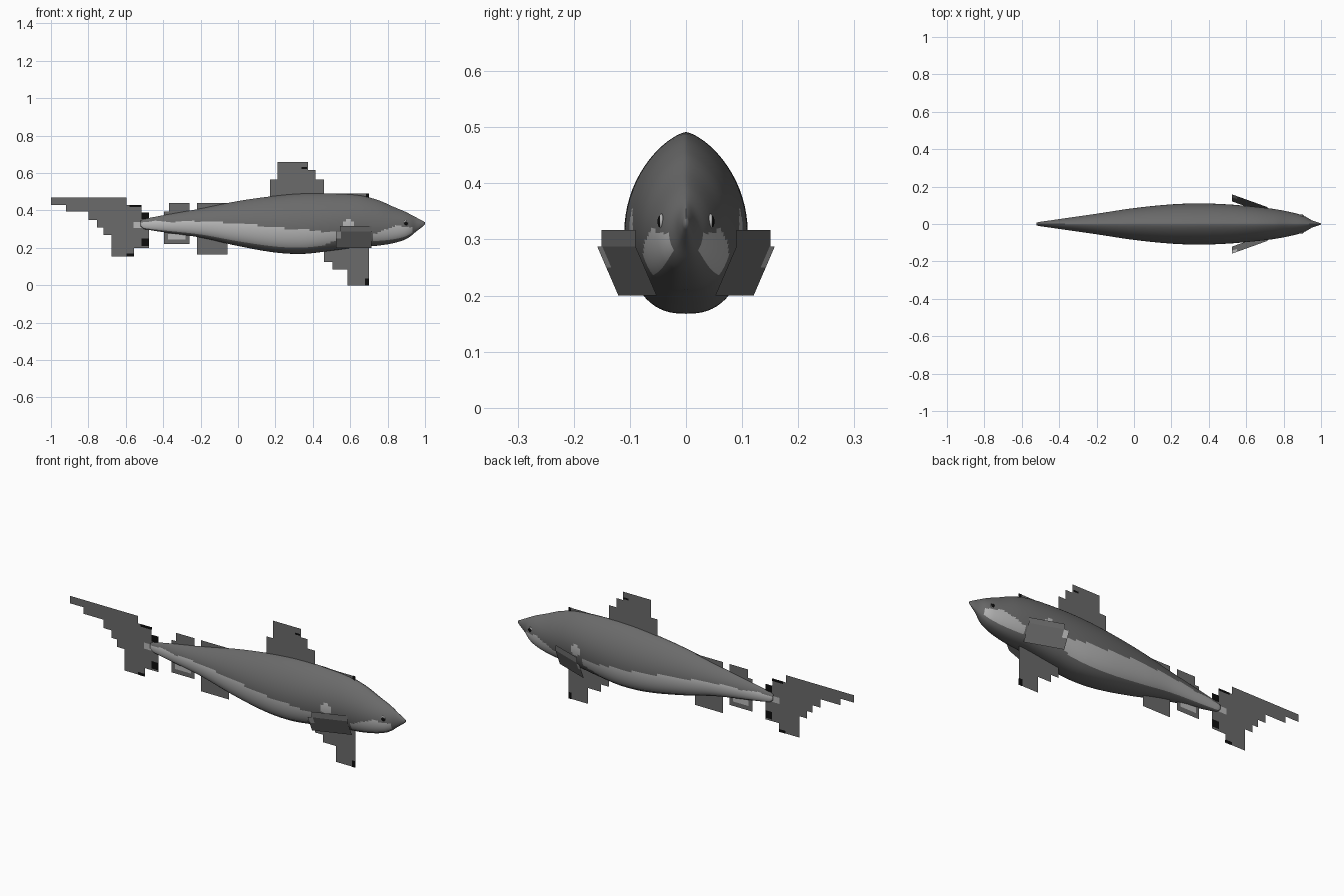
import bpy, bmesh, math
from mathutils import Vector

cube = bpy.data.objects.get("Cube")
if cube:
    bpy.data.objects.remove(cube, do_unlink=True)


def material(name, v):
    m = bpy.data.materials.new(name)
    m.use_nodes = True
    m.diffuse_color = (v, v, v, 1)
    m.node_tree.nodes["Principled BSDF"].inputs["Base Color"].default_value = (v, v, v, 1)
    return m


GREY = material("slate grey", 0.145)
PALE = material("pale grey", 0.48)
BLACK = material("black", 0.004)


def add_object(name, bm, mats, smooth=False):
    mesh = bpy.data.meshes.new(name)
    for f in bm.faces:
        f.smooth = smooth
    bm.to_mesh(mesh)
    bm.free()
    for m in mats:
        mesh.materials.append(m)
    ob = bpy.data.objects.new(name, mesh)
    bpy.context.collection.objects.link(ob)


# Body stations: x, top, bottom, half width
STATIONS = [Vector(s) for s in (
    (-.52, .345, .315, .008), (-.5, .355, .3, .012), (-.2, .41, .255, .055),
    (0, .45, .21, .085), (.2, .478, .175, .105), (.35, .49, .168, .11),
    (.5, .49, .185, .105), (.65, .48, .205, .092), (.75, .455, .212, .08),
    (.83, .42, .225, .065), (.89, .395, .243, .05), (.92, .38, .26, .038),
    (.95, .364, .285, .02), (.98, .348, .308, .01), (1, .337, .325, .003))]


def slope(i):
    a, b = STATIONS[max(i - 1, 0)], STATIONS[min(i + 1, len(STATIONS) - 1)]
    return (b - a) / (b[0] - a[0])


def station(x):
    """Smooth blend between the two neighbouring stations."""
    i = max((k for k in range(len(STATIONS) - 1) if STATIONS[k][0] <= x), default=0)
    a, b = STATIONS[i], STATIONS[i + 1]
    h = b[0] - a[0]
    t = (x - a[0]) / h
    u = 1 - t
    return (a * (u * u * (1 + 2 * t)) + b * (t * t * (3 - 2 * t))
            + slope(i) * (h * t * u * u) - slope(i + 1) * (h * t * t * u))


def ramp(x, *points):
    for (xa, za), (xb, zb) in zip(points, points[1:]):
        if x <= xb:
            return za + (zb - za) * (x - xa) / (xb - xa)
    return points[-1][1]


def is_pale(p):
    """Flank band, cheek patch and spot above the side fin."""
    x, y, z = p.x, abs(p.y), p.z
    s = station(x)
    low = s[2] + 0.1 * (s[1] - s[2])
    if x < .55:
        wave = .004 * math.sin(x * 40)
        top = ramp(x, (-.52, .34), (-.2, .342), (.1, .325), (.33, .298), (.55, .285))
        return low + max(0, x - .45) * .3 < z < top + wave
    if ((x - .59) / .03) ** 2 + ((z - .322) / .028) ** 2 < 1:
        return True
    top = ramp(x, (.55, .27), (.72, .27), (.84, .318), (.93, .31))
    return .72 < x < .935 and y > .02 and low < z < top


# Body: lofted egg-shaped rings
RINGS, SIDES = 180, 72
bm = bmesh.new()
rings = []
for i in range(RINGS + 1):
    x = -.52 + 1.52 * i / RINGS
    _, top, bottom, width = station(x)
    mid = bottom + 0.45 * (top - bottom)
    ring = []
    for k in range(SIDES):
        a = math.tau * k / SIDES
        c, s = math.cos(a), math.sin(a)
        power, reach = (1.4, top - mid) if s > 0 else (0.8, mid - bottom)
        y = math.copysign(abs(c) ** power, c) * width
        ring.append(bm.verts.new((x, y, mid + reach * s)))
    rings.append(ring)
for a, b in zip(rings, rings[1:]):
    for k in range(SIDES):
        n = (k + 1) % SIDES
        f = bm.faces.new((a[k], a[n], b[n], b[k]))
        f.material_index = int(is_pale(f.calc_center_median()))
bm.faces.new(rings[0])
bm.faces.new(rings[-1])
bmesh.ops.recalc_face_normals(bm, faces=bm.faces)
add_object("body", bm, [GREY, PALE], smooth=True)


# Upright fins: flat stepped sheets on the centre plane
def sheet(name, blocks, mat, offsets=(0,)):
    bm = bmesh.new()
    for y in offsets:
        for x0, x1, z0, z1 in blocks:
            bm.faces.new([bm.verts.new((x, y, z)) for x, z in
                          ((x0, z0), (x1, z0), (x1, z1), (x0, z1))])
    add_object(name, bm, [mat])


sheet("dorsal_fin", [(.17, .21, .4, .565), (.21, .375, .4, .66), (.375, .415, .4, .615),
                     (.415, .46, .4, .565), (.46, .7, .4, .49)], GREY)
sheet("tail_fin", [(-1, -.92, .43, .47), (-.92, -.8, .395, .47), (-.8, -.755, .35, .47),
                   (-.755, -.72, .31, .47), (-.72, -.675, .27, .47), (-.675, -.595, .155, .47),
                   (-.595, -.555, .155, .43), (-.555, -.515, .2, .43),
                   (-.515, -.475, .2, .39)], GREY)
sheet("rear_finlet", [(-.395, -.37, .22, .395), (-.37, -.26, .22, .44)], GREY)
sheet("middle_finlet", [(-.22, -.055, .165, .44)], GREY)
sheet("belly_fin", [(.46, .505, .125, .25), (.505, .585, .085, .25),
                    (.585, .7, 0, .25)], GREY)

BOTH = (-.002, .002)
sheet("fin_black_marks", [(.34, .37, .622, .632), (.685, .7, .465, .49), (.68, .7, 0, .035),
                          (-.58, -.515, .418, .43), (-.515, -.475, .355, .39),
                          (-.515, -.475, .21, .25), (-.595, -.555, .155, .17)], BLACK, BOTH)
sheet("fin_pale_marks", [(-.375, -.28, .245, .275), (-.56, -.515, .305, .338)], PALE, BOTH)


# Side fins: swept tilted plates with an upright upper strip
def side_fin(name, side):
    def point(x, z):
        y = .095 + (.7 - x) * .36 + (min(z, .287) - .287) * .43
        return bm.verts.new((x, side * y, z))

    bm = bmesh.new()
    for x0, x1, z0, z1, pale in ((.525, .55, .2, .25, 0), (.525, .55, .25, .287, 1),
                                 (.55, .715, .2, .287, 0), (.545, .715, .287, .317, 0)):
        f = bm.faces.new((point(x0, z0), point(x1, z0), point(x1, z1), point(x0, z1)))
        f.material_index = pale
    add_object(name, bm, [GREY, PALE])


# Eyes: flattened balls with a pale rim
def ball(name, center, size, mat):
    bm = bmesh.new()
    bmesh.ops.create_uvsphere(bm, u_segments=20, v_segments=12, radius=1)
    bmesh.ops.scale(bm, vec=size, verts=bm.verts)
    bmesh.ops.translate(bm, vec=center, verts=bm.verts)
    add_object(name, bm, [mat], smooth=True)


for label, side in (("left", 1), ("right", -1)):
    side_fin(label + "_side_fin", side)
    ball(label + "_eye_rim", (.895, side * .044, .332), (.014, .005, .014), PALE)
    ball(label + "_eye", (.897, side * .045, .332), (.011, .006, .011), BLACK)
